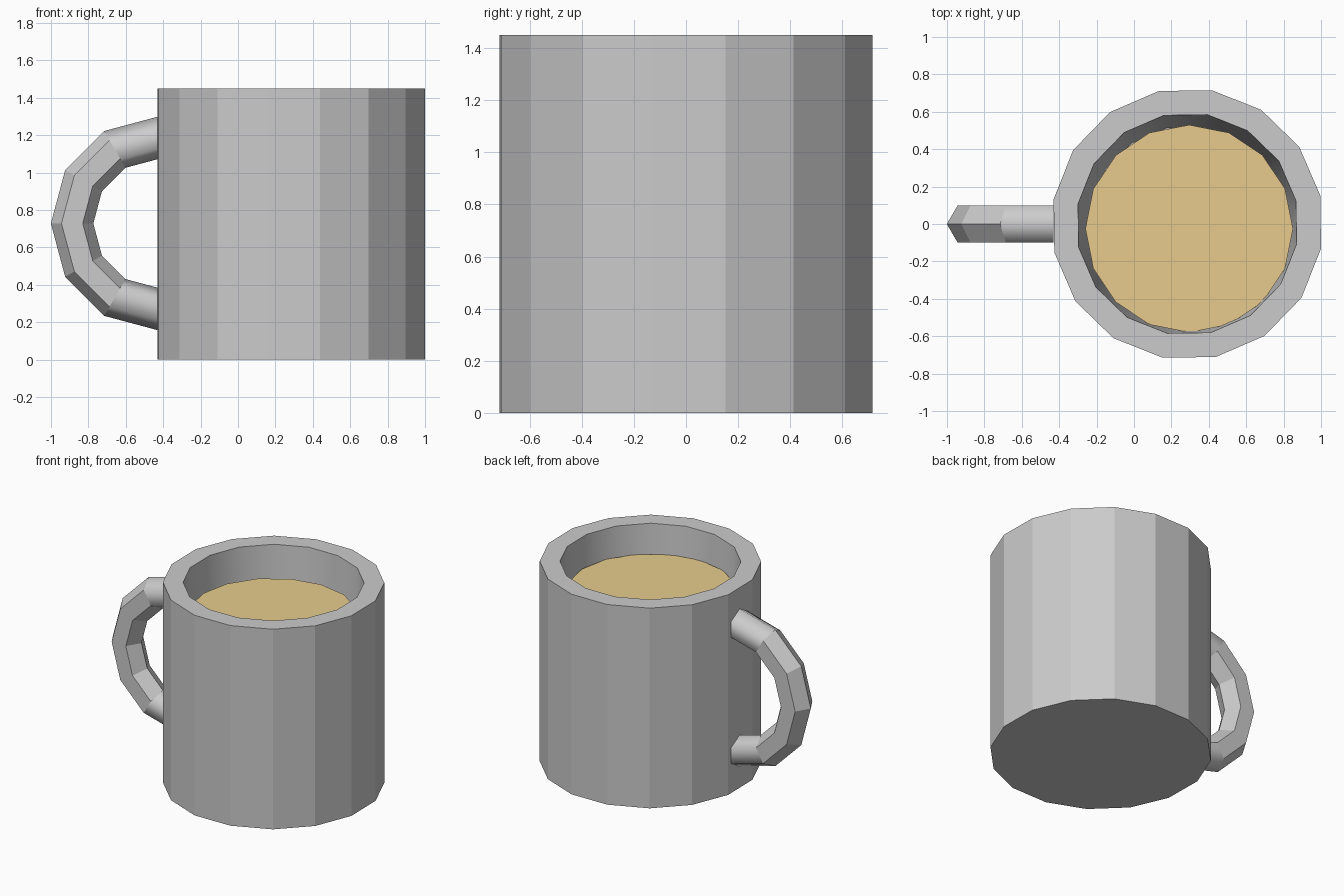
import bpy, bmesh
from math import cos, sin, pi, radians

if "Cube" in bpy.data.objects:
    bpy.data.objects.remove(bpy.data.objects["Cube"])

CX = 0.285  # mug axis in x


def finish(name, bm, color=None):
    bmesh.ops.recalc_face_normals(bm, faces=bm.faces)
    mesh = bpy.data.meshes.new(name)
    bm.to_mesh(mesh)
    bm.free()
    obj = bpy.data.objects.new(name, mesh)
    bpy.context.collection.objects.link(obj)
    if color:
        mat = bpy.data.materials.new(name)
        mat.diffuse_color = color
        mat.use_nodes = True
        mat.node_tree.nodes["Principled BSDF"].inputs["Base Color"].default_value = mat.diffuse_color
        mesh.materials.append(mat)
    return obj


def ring(bm, cx, cy, r, z, offset, n=16):
    return [bm.verts.new((cx + r * cos(offset + 2 * pi * i / n),
                          cy + r * sin(offset + 2 * pi * i / n), z)) for i in range(n)]


def bridge(bm, a, b, smooth=False):
    n = len(a)
    for i in range(n):
        j = (i + 1) % n
        bm.faces.new((a[i], a[j], b[j], b[i])).smooth = smooth


# Mug body: 16-sided outside, rim, slightly tapered inside
bm = bmesh.new()
profile = [(0.727, 0.0), (0.727, 1.45), (0.594, 1.45), (0.525, 0.13)]
rings = [ring(bm, CX, 0, r, z, radians(12.1)) for r, z in profile]
for k in range(3):
    bridge(bm, rings[k], rings[k + 1], smooth=(k == 2))
bm.faces.new(rings[0])
bm.faces.new(rings[-1])
finish("mug_body", bm)

# Handle: half ring with hexagonal section, ends set against the body
bm = bmesh.new()
R, r, hx, hz = 0.457, 0.1135, -0.43, 0.728
sections = []
for k in range(7):
    a = radians(90 + 30 * k)
    sec = []
    for i in range(6):
        t = 2 * pi * i / 6
        d = R + r * cos(t)
        sec.append(bm.verts.new((hx + d * cos(a), r * sin(t), hz + d * sin(a))))
    sections.append(sec)
for k in range(6):
    bridge(bm, sections[k], sections[k + 1], smooth=k in (0, 5))
bm.faces.new(sections[0])
bm.faces.new(sections[-1])
finish("handle", bm)

# Drink surface: slightly off-centre disc
bm = bmesh.new()
bm.faces.new(ring(bm, 0.295, -0.025, 0.555, 1.235, 0))
finish("drink", bm, (0.8, 0.6, 0.27, 1))
